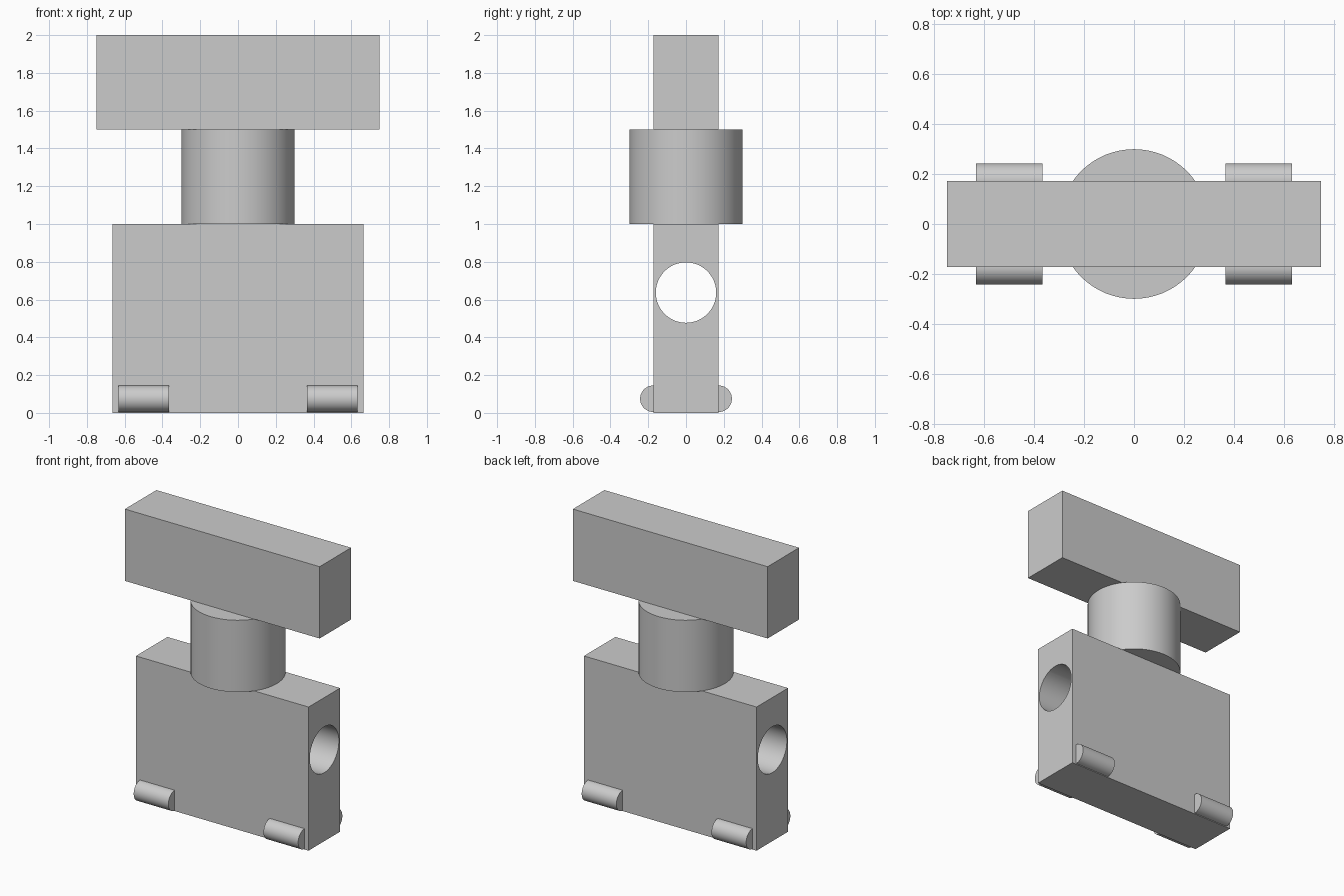
import bpy
from math import pi, radians

cube = bpy.data.objects.get("Cube")
if cube:
    bpy.data.objects.remove(cube, do_unlink=True)

GREY = (0.6, 0.6, 0.6, 1)
grey = bpy.data.materials.new("plain grey")
grey.use_nodes = True
grey.diffuse_color = GREY
grey.node_tree.nodes["Principled BSDF"].inputs["Base Color"].default_value = GREY

HALF_DEPTH = 0.173


def finish(name, smooth=False):
    obj = bpy.context.object
    obj.name = name
    obj.data.materials.append(grey)
    if smooth:
        bpy.ops.object.shade_smooth_by_angle(angle=radians(30))
    return obj


def box(name, width, depth, low, high):
    bpy.ops.mesh.primitive_cube_add(size=1, location=(0, 0, (low + high) / 2))
    bpy.context.object.scale = (width, depth, high - low)
    bpy.ops.object.transform_apply(location=False, rotation=False, scale=True)
    return finish(name)


def cylinder(name, radius, length, location, along_x=False):
    bpy.ops.mesh.primitive_cylinder_add(
        vertices=64, radius=radius, depth=length, location=location,
        rotation=(0, pi / 2 if along_x else 0, 0))
    return finish(name, smooth=True)


# Body with a round bore running from side to side
body = box("body", 1.33, 2 * HALF_DEPTH, 0, 1)
cutter = cylinder("bore_cutter", 0.16, 2, (0, 0, 0.637), along_x=True)
cutter.hide_render = True
bore = body.modifiers.new("bore", "BOOLEAN")
bore.operation = "DIFFERENCE"
bore.solver = "EXACT"
bore.object = cutter
bpy.ops.object.select_all(action="DESELECT")
body.select_set(True)
bpy.context.view_layer.objects.active = body
bpy.ops.object.modifier_apply(modifier=bore.name)
bpy.ops.object.shade_smooth_by_angle(angle=radians(30))
bpy.data.objects.remove(cutter, do_unlink=True)

# Neck and crossbar
cylinder("neck", 0.3, 0.5, (0, 0, 1.25))
box("crossbar", 1.5, 2 * HALF_DEPTH, 1.5, 2)

# Four half-sunk rollers along the bottom edges
for x, side in ((0.5, "left"), (-0.5, "right")):
    for y, end in ((-HALF_DEPTH, "front"), (HALF_DEPTH, "back")):
        cylinder(f"{end}_{side}_roller", 0.07, 0.267, (x, y, 0.075), along_x=True)
